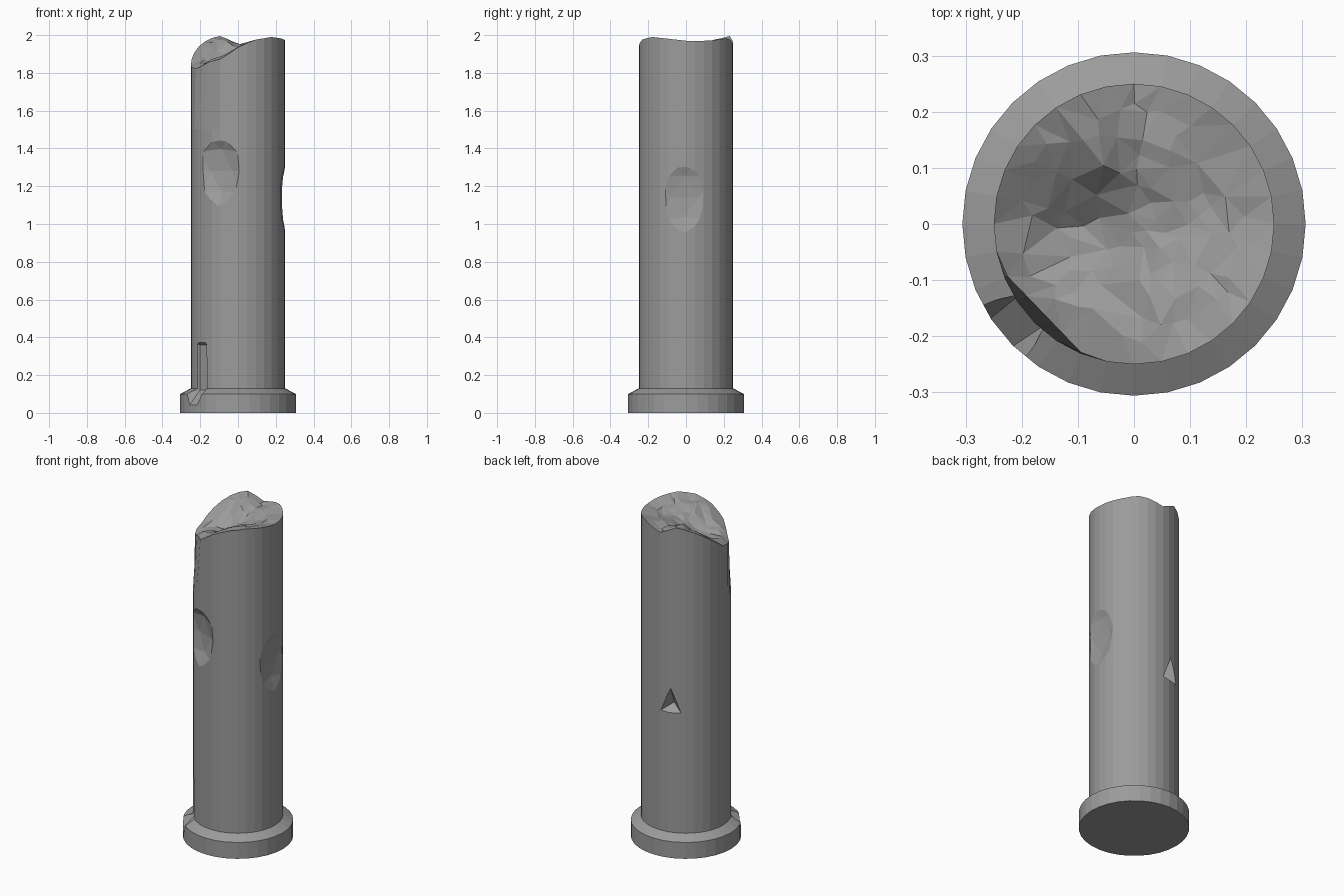
import bpy, bmesh, math, random
from mathutils import Vector, Matrix
from mathutils.geometry import delaunay_2d_cdt

if "Cube" in bpy.data.objects:
    bpy.data.objects.remove(bpy.data.objects["Cube"])

random.seed(4)
SIDES = 32

stone = bpy.data.materials.new("dark_stone")
stone.diffuse_color = (0.33, 0.33, 0.33, 1)
stone.use_nodes = True
stone.node_tree.nodes["Principled BSDF"].inputs["Base Color"].default_value = stone.diffuse_color

# Height of the broken rim by angle (degrees, 0 = +x, 270 = front)
RIM = [(0, 1.97), (30, 1.97), (60, 1.985), (90, 1.95), (115, 2.0), (135, 1.965),
       (150, 1.93), (180, 1.84), (205, 1.82), (225, 1.855), (250, 1.875),
       (270, 1.935), (290, 1.975), (315, 1.99), (340, 1.98), (360, 1.97)]


def rim_height(deg):
    for (a, za), (b, zb) in zip(RIM, RIM[1:]):
        if a <= deg <= b:
            return za + (zb - za) * (deg - a) / (b - a)


def top_height(x, y):
    # Rim height blended to the middle, with a hollow toward the front left
    s = min(1, math.hypot(x, y) / 0.25) ** 1.3
    rim = rim_height(math.degrees(math.atan2(y, x)) % 360)
    hollow = 0.07 * math.exp(-((x + 0.08) ** 2 + (y + 0.01) ** 2) / 0.012) * (1 - s)
    ridge = 0.04 * math.exp(-((x + 0.06) ** 2 + (y - 0.15) ** 2) / 0.006) * (1 - s)
    return 1.93 * (1 - s) + rim * s - hollow + ridge


def make_object(name, bm):
    mesh = bpy.data.meshes.new(name)
    bm.to_mesh(mesh)
    bm.free()
    mesh.materials.append(stone)
    obj = bpy.data.objects.new(name, mesh)
    bpy.context.collection.objects.link(obj)
    return obj


# Column: plinth, sloped collar and shaft, as stacked rings
bm = bmesh.new()
rings = []
for r, z in [(0.306, 0), (0.306, 0.1), (0.25, 0.13), (0.25, 1.5), (0.25, None)]:
    ring = []
    for i in range(SIDES):
        a = 2 * math.pi * i / SIDES
        rr = r
        if z is None:  # worn flat at the front left
            rr = min(r, 0.227 / max(0.1, math.cos(a - math.radians(224))))
        x, y = rr * math.cos(a), rr * math.sin(a)
        h = rim_height(math.degrees(a)) if z is None else z
        ring.append(bm.verts.new((x, y, h)))
    rings.append(ring)
bm.faces.new(list(reversed(rings[0])))
for lo, hi in zip(rings, rings[1:]):
    for i in range(SIDES):
        j = (i + 1) % SIDES
        bm.faces.new((lo[i], lo[j], hi[j], hi[i]))

# Broken top: scattered points joined into irregular facets
points = [v.co.to_2d() for v in rings[-1]]
while len(points) < SIDES + 90:
    a, r = random.uniform(0, 2 * math.pi), 0.215 * math.sqrt(random.random())
    p = Vector((r * math.cos(a), r * math.sin(a)))
    if all((p - q).length > 0.022 for q in points):
        points.append(p)
edges = [(i, (i + 1) % SIDES) for i in range(SIDES)]
tris = delaunay_2d_cdt(points, edges, [], 1, 1e-6)[2]
top = rings[-1] + [bm.verts.new((p.x, p.y, top_height(p.x, p.y) + random.uniform(-0.006, 0.006)))
                   for p in points[SIDES:]]
for t in tris:
    bm.faces.new([top[i] for i in t])
bmesh.ops.recalc_face_normals(bm, faces=bm.faces[:])
column = make_object("broken_column", bm)


def cut(obj, cutter):
    cutter.hide_render = True
    mod = obj.modifiers.new(cutter.name, 'BOOLEAN')
    mod.operation = 'DIFFERENCE'
    mod.solver = 'EXACT'
    mod.object = cutter
    bpy.context.view_layer.objects.active = obj
    bpy.ops.object.modifier_apply(modifier=mod.name)
    bpy.data.objects.remove(cutter)


def chip(name, deg, z, r, size, jitter=0.05):
    # Rough ellipsoid bite; size = radial, tangential, vertical half sizes
    bm = bmesh.new()
    bmesh.ops.create_icosphere(bm, subdivisions=2, radius=1)
    turn = Matrix.Rotation(math.radians(deg), 4, 'Z')
    for v in bm.verts:
        p = v.co * random.uniform(1 - jitter, 1 + jitter)
        v.co = turn @ Vector((r + p.x * size[0], p.y * size[1], z + p.z * size[2]))
    cut(column, make_object(name, bm))


# Chips in the shaft
chip("front_chip", 246, 1.28, 0.30, (0.09, 0.20, 0.22))
chip("right_chip", -2, 1.14, 0.30, (0.083, 0.25, 0.23))


def wedge(name, deg, outline, inner):
    # Cutter: (sideways, z) outline outside the column, tapering to inner points
    bm = bmesh.new()
    turn = Matrix.Rotation(math.radians(deg), 4, 'Z')
    for r, t, z in [(0.34, t, z) for t, z in outline] + inner:
        bm.verts.new(turn @ Vector((r, t, z)))
    bmesh.ops.convex_hull(bm, input=bm.verts[:])
    bmesh.ops.recalc_face_normals(bm, faces=bm.faces[:])
    cut(column, make_object(name, bm))


# Long chip through the plinth edge, and three-sided nick at the back
wedge("base_chip", 219, [(-0.08, 0.10), (-0.03, 0.0), (0.03, 0.0), (0.085, 0.10),
                         (0.07, 0.40), (0.0, 0.47), (-0.07, 0.40)],
      [(0.236, -0.03, 0.12), (0.236, 0.04, 0.12), (0.236, -0.03, 0.36), (0.236, 0.035, 0.36)])
wedge("back_nick", 105, [(0, 1.18), (0.17, 0.80), (-0.17, 0.80)], [(0.19, 0, 0.90)])
